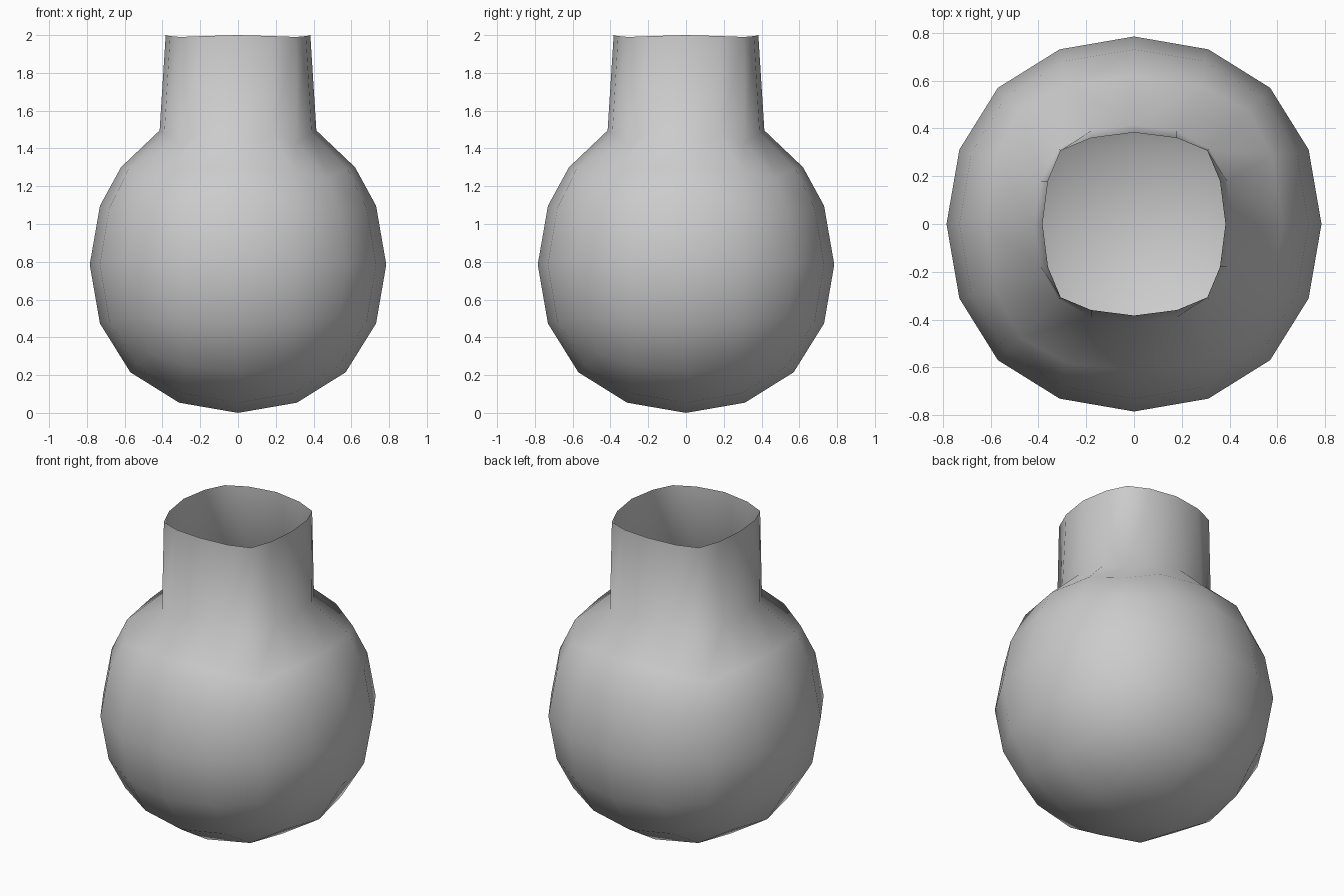
import bpy, bmesh

if "Cube" in bpy.data.objects:
    bpy.data.objects.remove(bpy.data.objects["Cube"])

# rounded body: cube smoothed into a quad sphere
R = 0.935
CZ = 0.785
bpy.ops.mesh.primitive_cube_add(size=2 * R, location=(0, 0, 0))
obj = bpy.context.object
obj.name = "flask"
sub = obj.modifiers.new("round", 'SUBSURF')
sub.levels = 2
bpy.ops.object.modifier_apply(modifier=sub.name)

bm = bmesh.new()
bm.from_mesh(obj.data)

# open the top patch of the sphere, leaving a 16-sided ring
inner = [v for v in bm.verts if v.co.z > max(abs(v.co.x), abs(v.co.y)) + 0.01]
bmesh.ops.delete(bm, geom=inner, context='VERTS')
bmesh.ops.translate(bm, verts=bm.verts[:], vec=(0, 0, CZ))


def shape_ring(verts, mid, quarter, corner):
    """Each entry is (long axis, short axis, height) for one ring vertex kind."""
    for v in verts:
        ax, ay = abs(v.co.x), abs(v.co.y)
        ratio = min(ax, ay) / max(ax, ay)
        a, b, z = mid if ratio < 0.1 else corner if ratio > 0.9 else quarter
        sx = 1 if v.co.x >= 0 else -1
        sy = 1 if v.co.y >= 0 else -1
        v.co = (sx * a, sy * b, z) if ax > ay else (sx * b, sy * a, z)


def extrude(edges):
    geom = bmesh.ops.extrude_edge_only(bm, edges=edges)["geom"]
    return ([g for g in geom if isinstance(g, bmesh.types.BMVert)],
            [g for g in geom if isinstance(g, bmesh.types.BMEdge) and g.is_boundary])


# shoulder, neck base and rim
edges = [e for e in bm.edges if e.is_boundary]
ring = list({v for e in edges for v in e.verts})
shape_ring(ring, (0.62, 0, 1.30), (0.58, 0.285, 1.29), (0.475, 0.475, 1.24))
ring, edges = extrude(edges)
shape_ring(ring, (0.415, 0, 1.495), (0.39, 0.18, 1.48), (0.315, 0.315, 1.43))
ring, edges = extrude(edges)
shape_ring(ring, (0.383, 0, 2.0), (0.36, 0.18, 1.995), (0.307, 0.307, 1.99))

bmesh.ops.recalc_face_normals(bm, faces=bm.faces[:])
for f in bm.faces:
    f.smooth = True
bm.to_mesh(obj.data)
bm.free()
